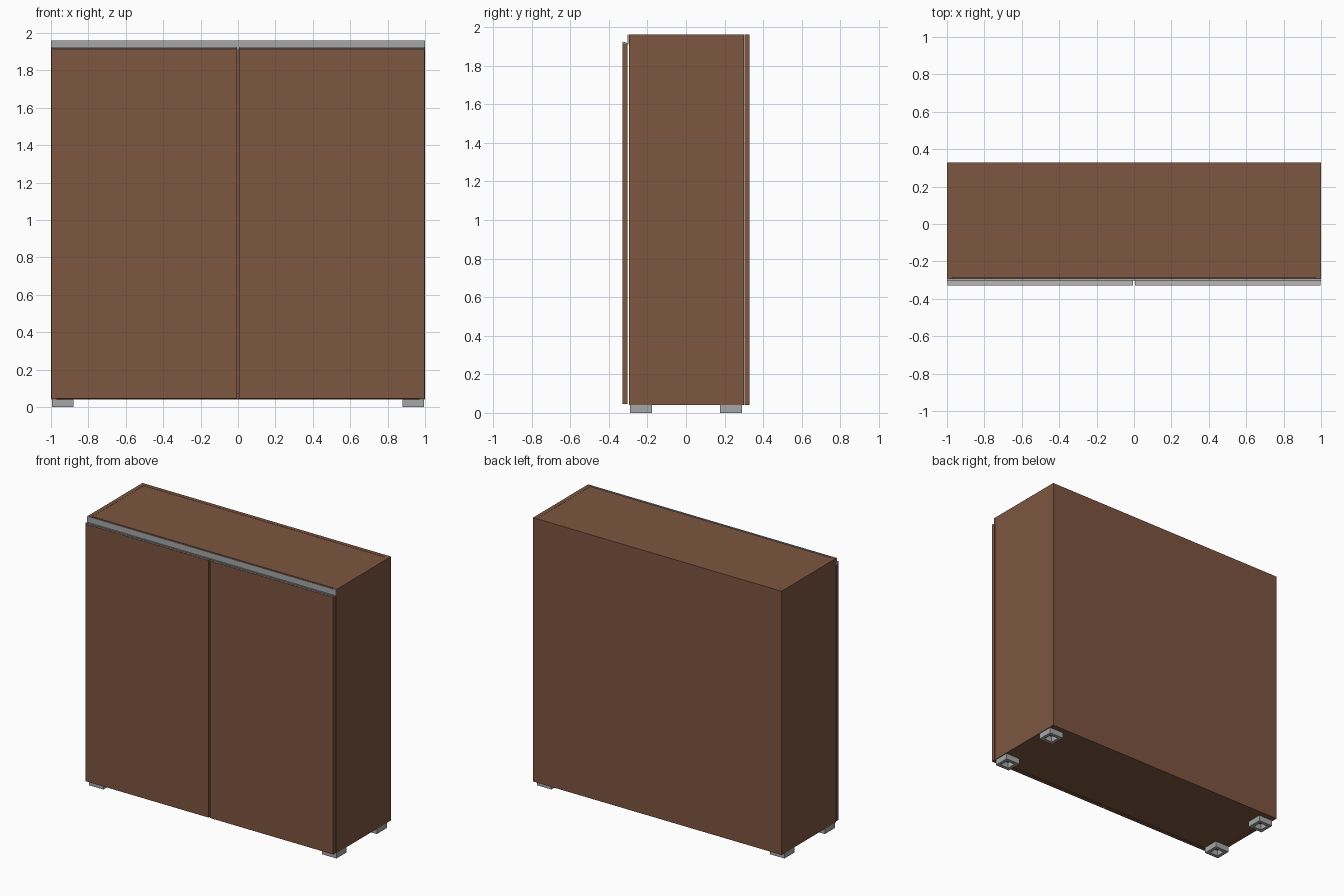
import bpy, bmesh

if "Cube" in bpy.data.objects:
    bpy.data.objects.remove(bpy.data.objects["Cube"])


def material(name, rgb):
    m = bpy.data.materials.new(name)
    m.diffuse_color = (*rgb, 1)
    m.use_nodes = True
    m.node_tree.nodes["Principled BSDF"].inputs["Base Color"].default_value = m.diffuse_color
    return m


WOOD = material("brown wood", (0.205, 0.092, 0.052))
METAL = material("grey metal", (0.39, 0.39, 0.39))


def finish(name, bm, mat):
    bmesh.ops.recalc_face_normals(bm, faces=bm.faces)
    me = bpy.data.meshes.new(name)
    bm.to_mesh(me)
    bm.free()
    me.materials.append(mat)
    ob = bpy.data.objects.new(name, me)
    bpy.context.collection.objects.link(ob)
    return ob


def box(name, x, y, z, mat=WOOD):
    bm = bmesh.new()
    bmesh.ops.create_cube(bm, size=1)
    for v in bm.verts:
        v.co = [r[0] if c < 0 else r[1] for c, r in zip(v.co, (x, y, z))]
    return finish(name, bm, mat)


def extrude_x(name, profile, x0, x1, mat):
    # closed (y, z) profile swept along x
    bm = bmesh.new()
    face = bm.faces.new([bm.verts.new((x0, y, z)) for y, z in profile])
    new = bmesh.ops.extrude_face_region(bm, geom=[face])["geom"]
    bmesh.ops.translate(bm, vec=(x1 - x0, 0, 0),
                        verts=[g for g in new if isinstance(g, bmesh.types.BMVert)])
    return finish(name, bm, mat)


def foot(name, cx, cy, outer=0.0575, inner=0.033, height=0.042):
    # short open square tube
    bm = bmesh.new()
    corners = [(-1, -1), (1, -1), (1, 1), (-1, 1)]
    rings = [[bm.verts.new((cx + a * r, cy + b * r, z)) for a, b in corners]
             for r, z in ((outer, 0), (outer, height), (inner, height), (inner, 0))]
    for i in range(4):
        p, q = rings[i], rings[(i + 1) % 4]
        for k in range(4):
            n = (k + 1) % 4
            bm.faces.new((p[k], p[n], q[n], q[k]))
    return finish(name, bm, METAL)


BASE, TOP, T = 0.042, 1.96, 0.03

# carcass
box("back_panel", (-1, 1), (0.302, 0.33), (BASE, TOP))
box("top_panel", (-1 + T, 1 - T), (-0.287, 0.301), (TOP - T, TOP - 0.001))
box("bottom_panel", (-1 + T, 1 - T), (-0.295, 0.301), (BASE + 0.001, BASE + T))

# pull lip resting on each door, sloping down behind it
lip = [(-0.33, 1.917), (-0.33, 1.925), (-0.303, 1.917), (-0.303, 1.909)]
for side, s in (("left", -1), ("right", 1)):
    xs = sorted((s * (1 - T), s * 1.0))
    box(side + "_side_panel", xs, (-0.295, 0.301), (BASE, TOP))
    xd = sorted((s * 0.005, s * 0.997))
    box(side + "_door", xd, (-0.33, -0.304), (BASE + 0.003, 1.917 - 0.002))
    extrude_x(side + "_door_lip", lip, xd[0], xd[1], METAL)
    for end, y in (("front", -0.2325), ("back", 0.2325)):
        foot(f"{end}_{side}_foot", s * 0.9375, y)

# upright strip of the handle rail
box("handle_rail", (-1, 1), (-0.304, -0.297), (1.91, TOP), METAL)
